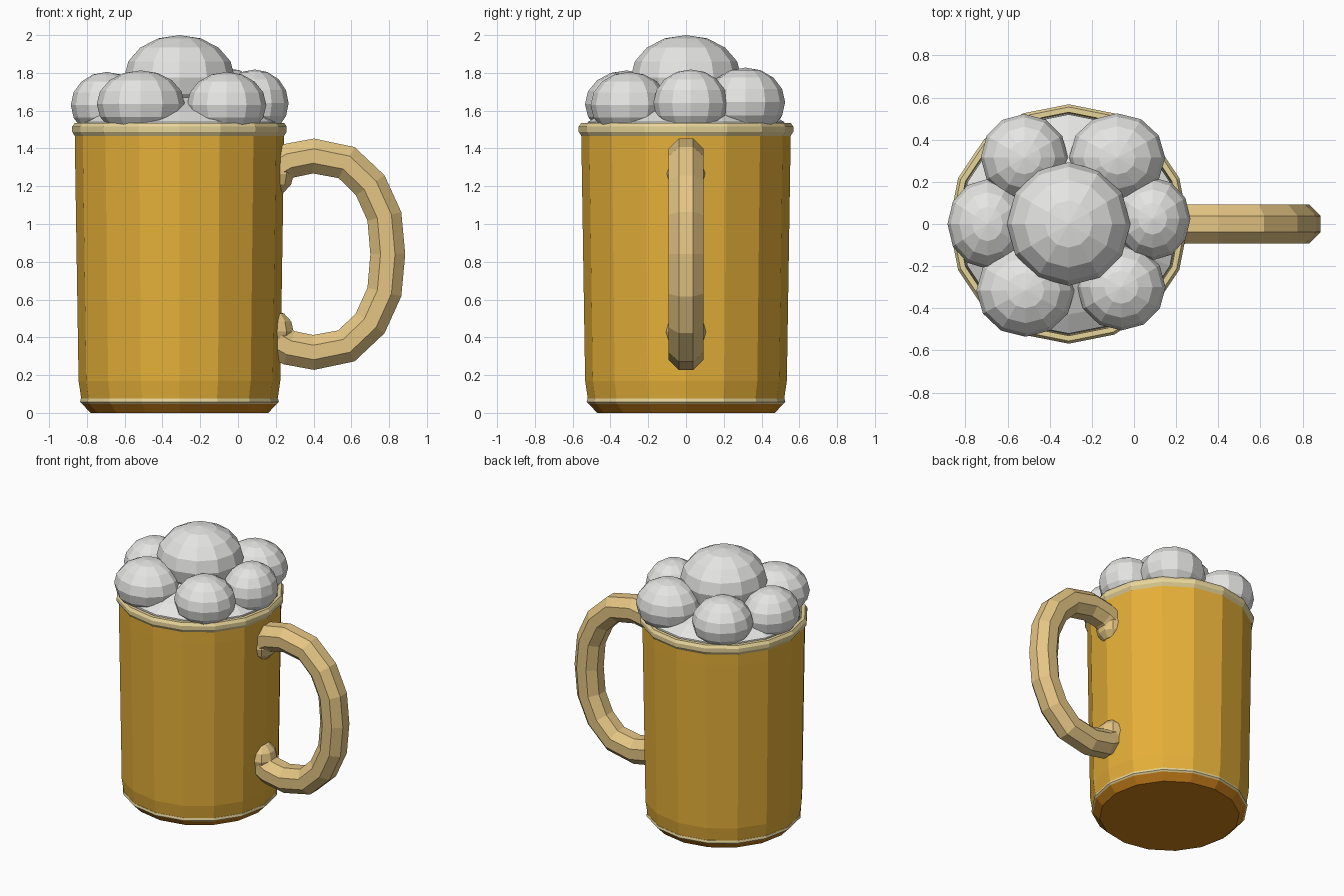
import bpy, bmesh, math
from mathutils import Vector, Matrix

if "Cube" in bpy.data.objects:
    bpy.data.objects.remove(bpy.data.objects["Cube"])

CX = -0.31  # mug axis


def mat(name, rgb):
    m = bpy.data.materials.new(name)
    m.diffuse_color = (*rgb, 1)
    m.use_nodes = True
    m.node_tree.nodes["Principled BSDF"].inputs["Base Color"].default_value = m.diffuse_color
    return m


AMBER = mat("amber", (0.78, 0.43, 0.04))
BROWN = mat("dark amber", (0.58, 0.215, 0.01))
RIM = mat("pale rim", (0.80, 0.66, 0.32))
TAN = mat("tan handle", (0.78, 0.56, 0.23))
FOAM = mat("foam", (0.78, 0.78, 0.77))


def finish(bm, name, material):
    bmesh.ops.recalc_face_normals(bm, faces=bm.faces[:])
    me = bpy.data.meshes.new(name)
    bm.to_mesh(me)
    bm.free()
    me.materials.append(material)
    ob = bpy.data.objects.new(name, me)
    bpy.context.collection.objects.link(ob)
    return ob


def skin(bm, rings, closed=False, caps=True):
    n = len(rings[0])
    pairs = list(zip(rings, rings[1:])) + ([(rings[-1], rings[0])] if closed else [])
    for a, b in pairs:
        for i in range(n):
            j = (i + 1) % n
            bm.faces.new((a[i], a[j], b[j], b[i]))
    if caps and not closed:
        bm.faces.new(rings[0])
        bm.faces.new(rings[-1])


def lathe(name, profile, material, closed=False, n=16):
    bm = bmesh.new()
    rings = [[bm.verts.new((CX + r * math.cos(2 * math.pi * i / n),
                            r * math.sin(2 * math.pi * i / n), z)) for i in range(n)]
             for r, z in profile]
    skin(bm, rings, closed)
    return finish(bm, name, material)


def ball(name, centre, radii, material, seg, rings=8):
    bm = bmesh.new()
    bmesh.ops.create_uvsphere(bm, u_segments=seg, v_segments=rings, radius=1,
                              matrix=Matrix.Translation(centre) @ Matrix.Diagonal((*radii, 1)))
    return finish(bm, name, material)


# mug: base, thin band, body and rim
lathe("mug_base", [(0.47, 0), (0.516, 0.048)], BROWN)
lathe("base_band", [(0.516, 0.048), (0.526, 0.058), (0.522, 0.075)], RIM)
lathe("mug_body", [(0.52, 0.075), (0.534, 0.17), (0.553, 1.38), (0.553, 1.47)], AMBER)
lathe("mug_rim", [(0.55, 1.46), (0.568, 1.488), (0.568, 1.515), (0.555, 1.535),
                  (0.53, 1.535), (0.525, 1.46)], RIM, closed=True)

# handle: octagonal tube swept along an arc symmetric about z = 0.84
half = [(0.19, 1.29), (0.27, 1.335), (0.40, 1.36), (0.575, 1.325), (0.70, 1.205), (0.775, 1.04)]
path = half + [(0.793, 0.84)] + [(x, 1.68 - z) for x, z in reversed(half)]
pts = [Vector((x, 0, z)) for x, z in path]
bm = bmesh.new()
rings = []
for k, p in enumerate(pts):
    t = (pts[min(k + 1, len(pts) - 1)] - pts[max(k - 1, 0)]).normalized()
    side = Vector((0, 1, 0))
    out = t.cross(side)
    rings.append([bm.verts.new(p + 0.1 * (side * math.cos(a) + out * math.sin(a)))
                  for a in (math.pi / 4 * (i + 0.5) for i in range(8))])
skin(bm, rings)
finish(bm, "handle", TAN)
for label, z in (("upper", 1.265), ("lower", 0.43)):
    ball(label + "_handle_joint", (0.195, 0, z), (0.105, 0.11, 0.11), TAN, 10, 6)

# foam: low dome plus heaped bubbles
lathe("foam_base", [(0.525, 1.47), (0.52, 1.54), (0.43, 1.595), (0.25, 1.67), (0.05, 1.70)], FOAM)
ball("foam_top", (CX, 0, 1.775), (0.293, 0.293, 0.225), FOAM, 12)
bubbles = [
    (0.088, 0.025, 1.64, 0.18, 0.197, 0.178),
    (-0.08, 0.315, 1.645, 0.228, 0.21, 0.183),
    (-0.52, 0.315, 1.635, 0.207, 0.207, 0.175),
    (-0.695, 0.0, 1.63, 0.19, 0.213, 0.175),
    (-0.515, -0.315, 1.635, 0.233, 0.22, 0.178),
    (-0.06, -0.30, 1.63, 0.21, 0.205, 0.175),
]
for i, (x, y, z, rx, ry, rz) in enumerate(bubbles):
    ball(f"foam_bubble_{i + 1}", (x, y, z), (rx, ry, rz), FOAM, 12)
